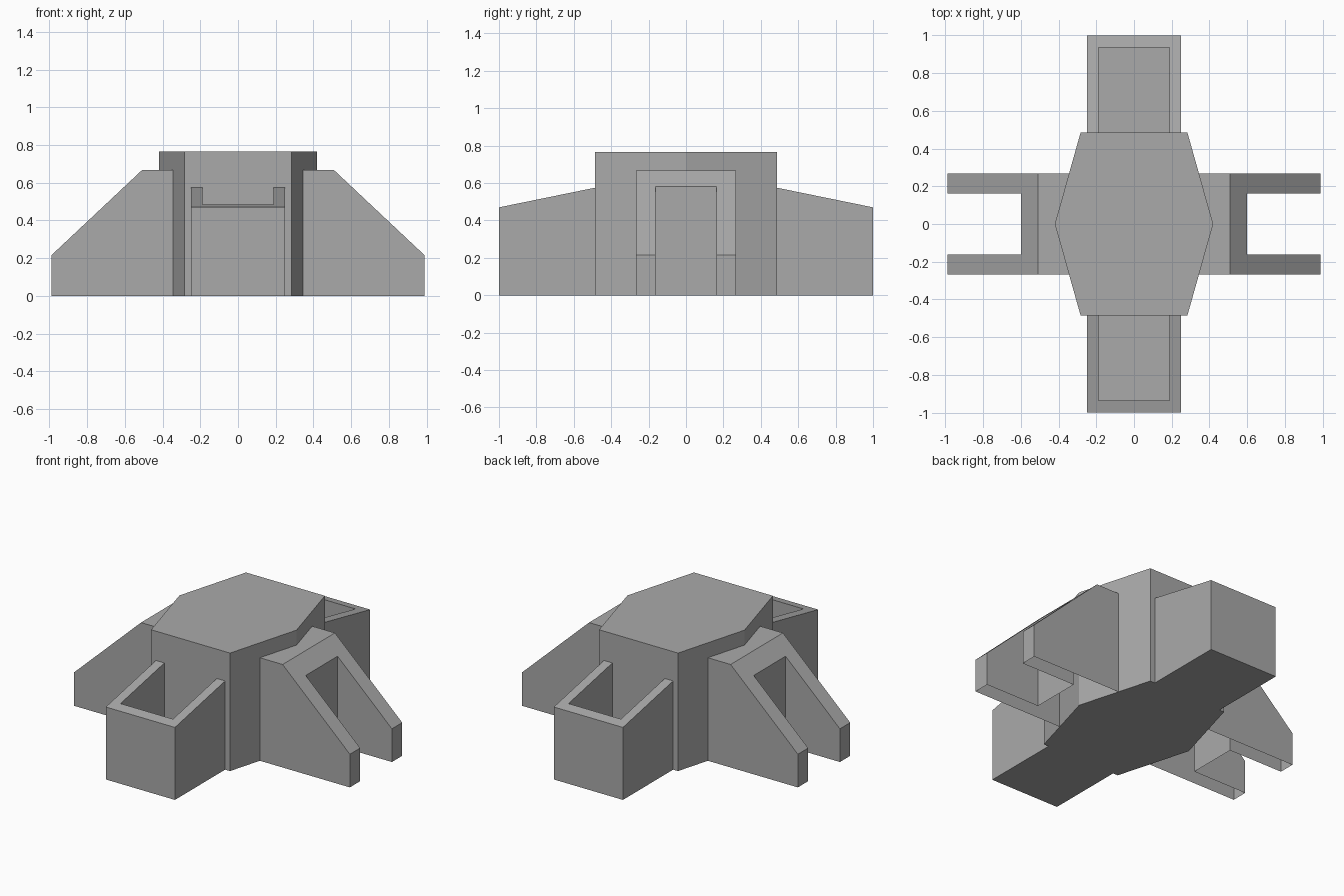
import bpy
import bmesh

cube = bpy.data.objects.get("Cube")
if cube:
    bpy.data.objects.remove(cube)

# Single flat colour
grey = bpy.data.materials.new("concrete_grey")
grey.use_nodes = True
colour = (0.4, 0.4, 0.4, 1)
grey.diffuse_color = colour
grey.node_tree.nodes["Principled BSDF"].inputs["Base Color"].default_value = colour


def finish(bm, name):
    """Turn a bmesh into a named, flat-shaded object."""
    mesh = bpy.data.meshes.new(name)
    bm.to_mesh(mesh)
    bm.free()
    mesh.materials.append(grey)
    obj = bpy.data.objects.new(name, mesh)
    bpy.context.collection.objects.link(obj)
    return obj


def prism(outline, top, bottom=0.0, lower_cap=True):
    """Extrude a plan outline upward; top(x, y) gives the height of each corner."""
    bm = bmesh.new()
    low = [bm.verts.new((x, y, bottom)) for x, y in outline]
    high = [bm.verts.new((x, y, top(x, y))) for x, y in outline]
    n = len(outline)
    for i in range(n):
        j = (i + 1) % n
        bm.faces.new((low[i], low[j], high[j], high[i]))
    bm.faces.new(high)
    if lower_cap:
        bm.faces.new(low[::-1])
    return bm


# Central six-sided tower
TIP, SHOULDER, DEPTH, HEIGHT = 0.42, 0.283, 0.486, 0.765
hexagon = [(TIP, 0), (SHOULDER, DEPTH), (-SHOULDER, DEPTH),
           (-TIP, 0), (-SHOULDER, -DEPTH), (SHOULDER, -DEPTH)]
finish(prism(hexagon, lambda x, y: HEIGHT), "tower")


# Sloped trough with a thick floor, sunk against the tower face
def trough(side, name):
    out, wall, floor = 0.248, 0.06, 0.06
    inner = out - wall
    far, lip = 1.0, 0.935

    def slope(x, y):
        return 0.575 - (abs(y) - DEPTH) * 0.105 / (far - DEPTH)

    rim = [(out, DEPTH), (out, far), (-out, far), (-out, DEPTH),
           (-inner, DEPTH), (-inner, lip), (inner, lip), (inner, DEPTH)]
    base = [(out, DEPTH), (out, far), (-out, far), (-out, DEPTH)]
    for part, outline, top in (("walls", rim, slope),
                               ("floor", base, lambda x, y: floor)):
        if part == "floor":
            outline = [(inner, DEPTH), (inner, lip), (-inner, lip), (-inner, DEPTH)]
        pts = [(x * side, y * side) for x, y in outline]
        finish(prism(pts, top), name + "_" + part)


trough(-1, "front_trough")
trough(1, "back_trough")


# Forked buttress: hollow shell, open underneath, slotted through its slope
def buttress(side, name):
    half, slot = 0.268, 0.163
    root, crest, notch, end = 0.345, 0.508, 0.6, 0.99
    top_z, end_z = 0.668, 0.215
    bm = bmesh.new()

    def height(x):
        return top_z - max(0, x - crest) * (top_z - end_z) / (end - crest)

    def face(*points):
        bm.faces.new([bm.verts.new((x * side, y * side, z)) for x, y, z in points])

    def wall(a, b):
        face((*a, 0), (*b, 0), (*b, height(b[0])), (*a, height(a[0])))

    def roof(*plan):
        face(*[(x, y, height(x)) for x, y in plan])

    # Outer and inner cheeks, end caps
    for s in (-1, 1):
        face((root, s * half, 0), (end, s * half, 0), (end, s * half, end_z),
             (crest, s * half, top_z), (root, s * half, top_z))
        wall((notch, s * slot), (end, s * slot))
        wall((end, s * slot), (end, s * half))
    # Back of the slot
    wall((notch, -slot), (notch, slot))
    # Flat top, tucked to the tower's pointed side
    roof((root, -half), (crest, -half), (crest, half), (root, half))
    # Forked slope
    roof((crest, -half), (end, -half), (end, -slot), (notch, -slot),
         (notch, slot), (end, slot), (end, half), (crest, half))
    bmesh.ops.remove_doubles(bm, verts=bm.verts[:], dist=0.0005)
    bmesh.ops.recalc_face_normals(bm, faces=bm.faces[:])
    # Keep the roof facing up so the open shell points outward
    if any(f.normal.z < -0.5 for f in bm.faces):
        bmesh.ops.reverse_faces(bm, faces=bm.faces[:])
    finish(bm, name)


buttress(1, "left_buttress")
buttress(-1, "right_buttress")
